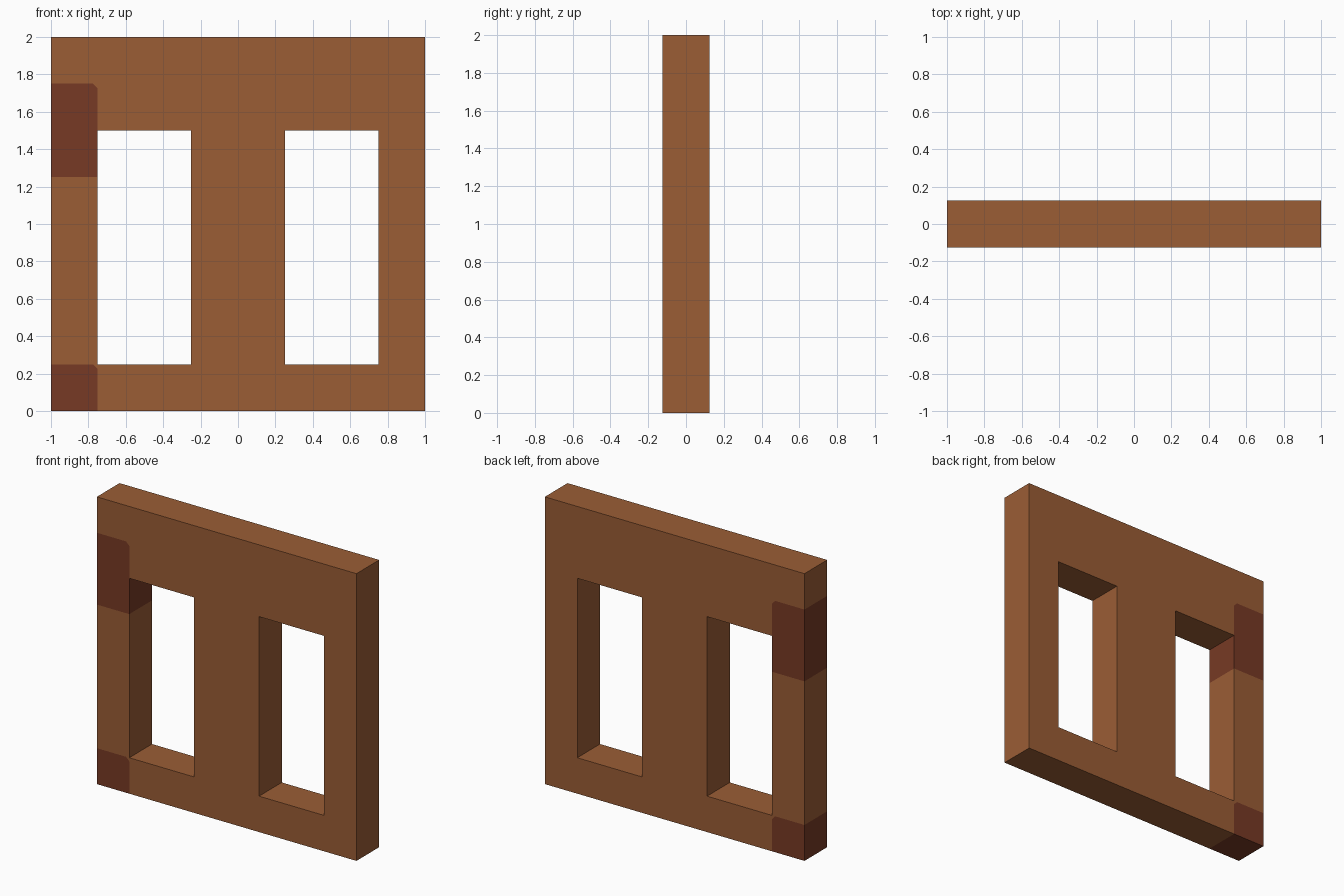
import bpy, bmesh
from mathutils import Vector

if "Cube" in bpy.data.objects:
    bpy.data.objects.remove(bpy.data.objects["Cube"])

HALF_DEPTH = 0.125
CHIP = 0.025  # clipped corner of the painted hinge patches


def material(name, rgb):
    m = bpy.data.materials.new(name)
    m.diffuse_color = (*rgb, 1.0)
    m.use_nodes = True
    m.node_tree.nodes["Principled BSDF"].inputs["Base Color"].default_value = m.diffuse_color
    return m


xs = [-1, -0.75, -0.25, 0.25, 0.75, 1]
zs = [0, 0.25, 1.25, 1.5, 1.75, 2]
patches = [(0.0, 0.25), (1.25, 1.75)]  # height ranges of hinge patches

bm = bmesh.new()

# Front face as a grid, leaving out the two openings
verts = {(x, z): bm.verts.new((x, -HALF_DEPTH, z)) for x in xs for z in zs}
for x0, x1 in zip(xs, xs[1:]):
    for z0, z1 in zip(zs, zs[1:]):
        if 0.25 <= abs(x0 + x1) / 2 <= 0.75 and 0.25 <= z0 and z1 <= 1.5:
            continue
        bm.faces.new([verts[p] for p in ((x0, z0), (x1, z0), (x1, z1), (x0, z1))])
bmesh.ops.delete(bm, geom=[v for v in bm.verts if not v.link_faces], context='VERTS')

# Small diagonal cut at the upper inner corner of each patch
for low, high in patches:
    cell = [f for f in bm.faces
            if f.calc_center_median().x < -0.75
            and high - 0.26 < f.calc_center_median().z < high]
    geom = set(cell)
    for f in cell:
        geom.update(f.edges)
        geom.update(f.verts)
    bmesh.ops.bisect_plane(bm, geom=list(geom), dist=1e-5,
                           plane_co=Vector((-0.75 - CHIP, 0, high)),
                           plane_no=Vector((1, 0, 1)).normalized())

# Thickness
ext = bmesh.ops.extrude_face_region(bm, geom=bm.faces[:])
bmesh.ops.translate(bm, vec=(0, 2 * HALF_DEPTH, 0),
                    verts=[g for g in ext['geom'] if isinstance(g, bmesh.types.BMVert)])
bmesh.ops.recalc_face_normals(bm, faces=bm.faces[:])

# Hinge colour by position
for f in bm.faces:
    c = f.calc_center_bounds()
    mid = f.calc_center_median()
    for low, high in patches:
        if (c.x < -0.74 and low - 0.001 < c.z < high - 0.001
                and mid.x + mid.z < high - 0.75 - CHIP):
            f.material_index = 1
        # inner side of the opening beside the upper patch
        if abs(c.x + 0.75) < 0.001 and low < c.z < high - 0.05:
            f.material_index = 1

mesh = bpy.data.meshes.new("door_panel")
bm.to_mesh(mesh)
bm.free()
mesh.materials.append(material("brown wood", (0.328, 0.110, 0.036)))
mesh.materials.append(material("dark red brown hinge", (0.184, 0.042, 0.018)))
bpy.context.collection.objects.link(bpy.data.objects.new("door_panel", mesh))
